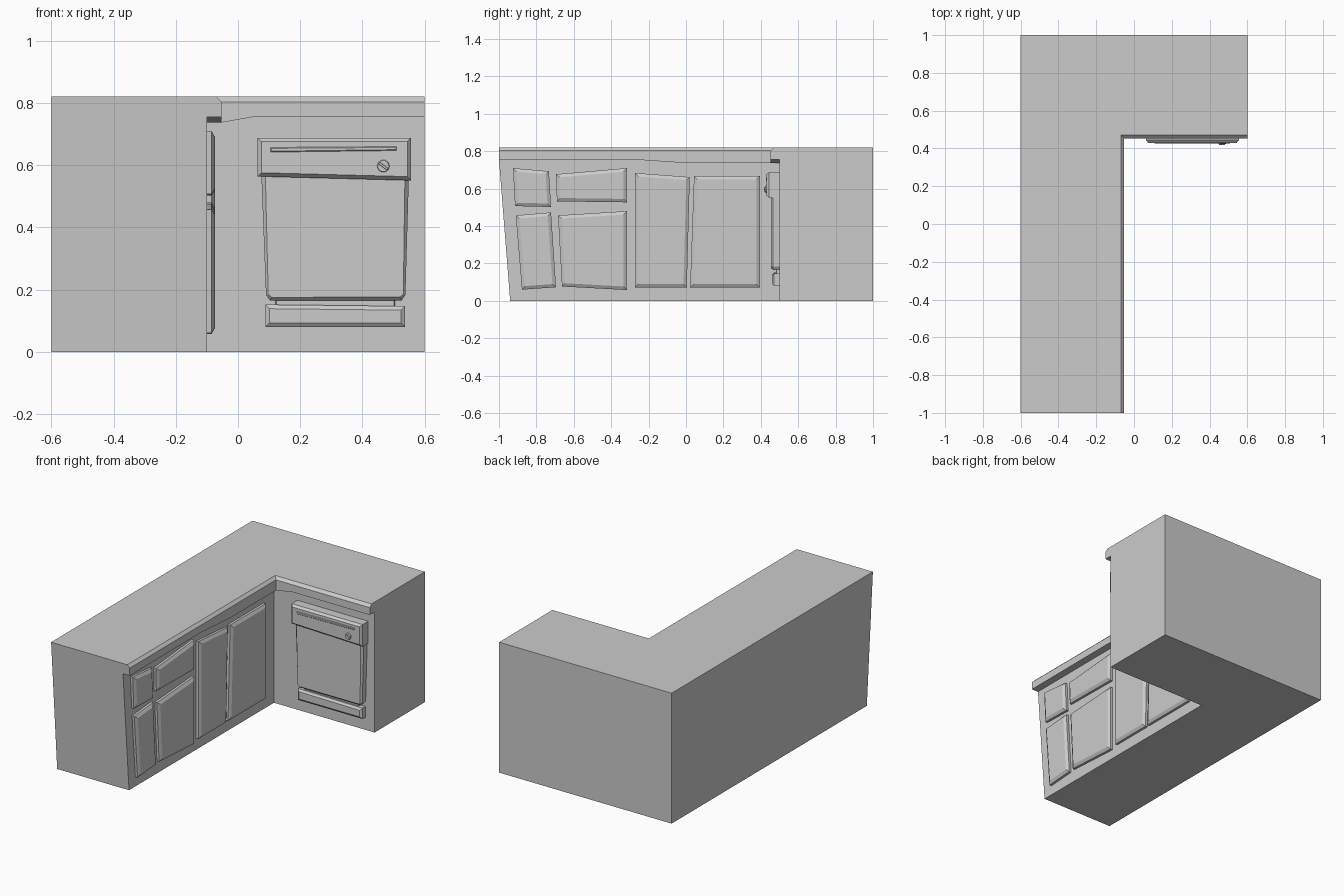
import bpy, bmesh, math
from mathutils import Vector, Matrix

if "Cube" in bpy.data.objects:
    bpy.data.objects.remove(bpy.data.objects["Cube"])


def make_object(name, verts, faces):
    me = bpy.data.meshes.new(name)
    bm = bmesh.new()
    vs = [bm.verts.new(v) for v in verts]
    for f in faces:
        bm.faces.new([vs[i] for i in f])
    bmesh.ops.recalc_face_normals(bm, faces=bm.faces[:])
    bm.to_mesh(me)
    bm.free()
    ob = bpy.data.objects.new(name, me)
    bpy.context.collection.objects.link(ob)
    return ob


def loft(name, rings):
    n, k = len(rings[0]), len(rings)
    faces = [(r * n + i, r * n + (i + 1) % n, (r + 1) * n + (i + 1) % n, (r + 1) * n + i)
             for r in range(k - 1) for i in range(n)]
    faces += [tuple(range(n)), tuple(range((k - 1) * n, k * n))]
    return make_object(name, [v for r in rings for v in r], faces)


# L-shaped cabinet and countertop: one cross-section swept round the corner
TOP = 0.82


def section(place, lip, end_floor=None):
    # place(offset, z): offset 0 = outer wall, then distances towards the room
    return [place(0, 0), place(0, TOP), place(0.53, TOP), place(0.547, 0.803),
            place(0.547, lip), place(0.5, lip), place(0.5, 0)]


rings = []
for y, lip in ((-1, 0.755), (-0.3, 0.757), (0, 0.737)):
    def left_leg(o, z, y=y):
        shift = 0.06 if (y == -1 and z == 0) else 0    # end wall leans in at the floor
        return (-0.6 + o, y + shift, z)
    rings.append(section(left_leg, lip))
rings.append(section(lambda o, z: (-0.6 + o, 1 - o, z), 0.737))
for x, lip in ((0.06, 0.757), (0.6, 0.757)):
    rings.append(section(lambda o, z, x=x: (x, 1 - o, z), lip))
loft("cabinet_and_countertop", rings)


def inset(pts, d):
    out = []
    for i, p in enumerate(pts):
        a = (pts[i - 1] - p).normalized()
        b = (pts[(i + 1) % len(pts)] - p).normalized()
        out.append(p + (a + b) * d)
    return out


def panel(name, pts, depth, bevel, border, to_world):
    # straight-sided slab with a bevelled front border
    pts = [Vector(p) for p in pts]
    layers = ((pts, -0.005), (pts, depth - bevel), (inset(pts, border), depth))
    return loft(name, [[to_world(p.x, p.y, d) for p in q] for q, d in layers])


def on_left(a, b, d):
    return (-0.1 + d, a, b)


def on_back(a, b, d):
    return (a, 0.5 - d, b)


# skewed drawers and doors
fronts = {
    "small_drawer": [(-.925, .71), (-.733, .693), (-.722, .502), (-.914, .507)],
    "wide_drawer": [(-.695, .677), (-.315, .71), (-.315, .527), (-.69, .532)],
    "small_door": [(-.91, .457), (-.722, .473), (-.695, .073), (-.877, .06)],
    "wide_door": [(-.684, .457), (-.315, .48), (-.315, .058), (-.663, .077)],
    "left_sink_door": [(-.273, .684), (.02, .662), (.004, .072), (-.273, .072)],
    "right_sink_door": [(.043, .667), (.395, .667), (.395, .072), (.022, .072)],
}
for name, pts in fronts.items():
    panel(name, pts, 0.026, 0.011, 0.018, on_left)

# dishwasher
panel("dishwasher_control_panel", [(.063, .688), (.556, .688), (.556, .551), (.063, .564)],
      0.07, 0.014, 0.012, on_back)
panel("dishwasher_door",
      [(.074, .6), (.55, .6), (.538, .183), (.526, .165), (.103, .165), (.09, .183)],
      0.046, 0.012, 0.013, on_back)
panel("dishwasher_gap_strip", [(.12, .17), (.505, .17), (.505, .14), (.12, .14)],
      0.02, 0.003, 0.003, on_back)
panel("dishwasher_kick_plate", [(.088, .152), (.537, .147), (.537, .08), (.088, .08)],
      0.04, 0.01, 0.013, on_back)
panel("dishwasher_handle_ridge", [(.105, .657), (.51, .66), (.51, .647), (.105, .642)],
      0.073, 0.003, 0.003, on_back)

# round dial with a grip bar
dial = [(.467 + .02 * math.cos(i * math.tau / 10), .597 + .02 * math.sin(i * math.tau / 10))
        for i in range(10)]
panel("dishwasher_dial", dial, 0.077, 0.003, 0.003, on_back)
panel("dial_grip", [(.451, .604), (.456, .61), (.483, .59), (.478, .584)],
      0.083, 0.002, 0.001, on_back)
